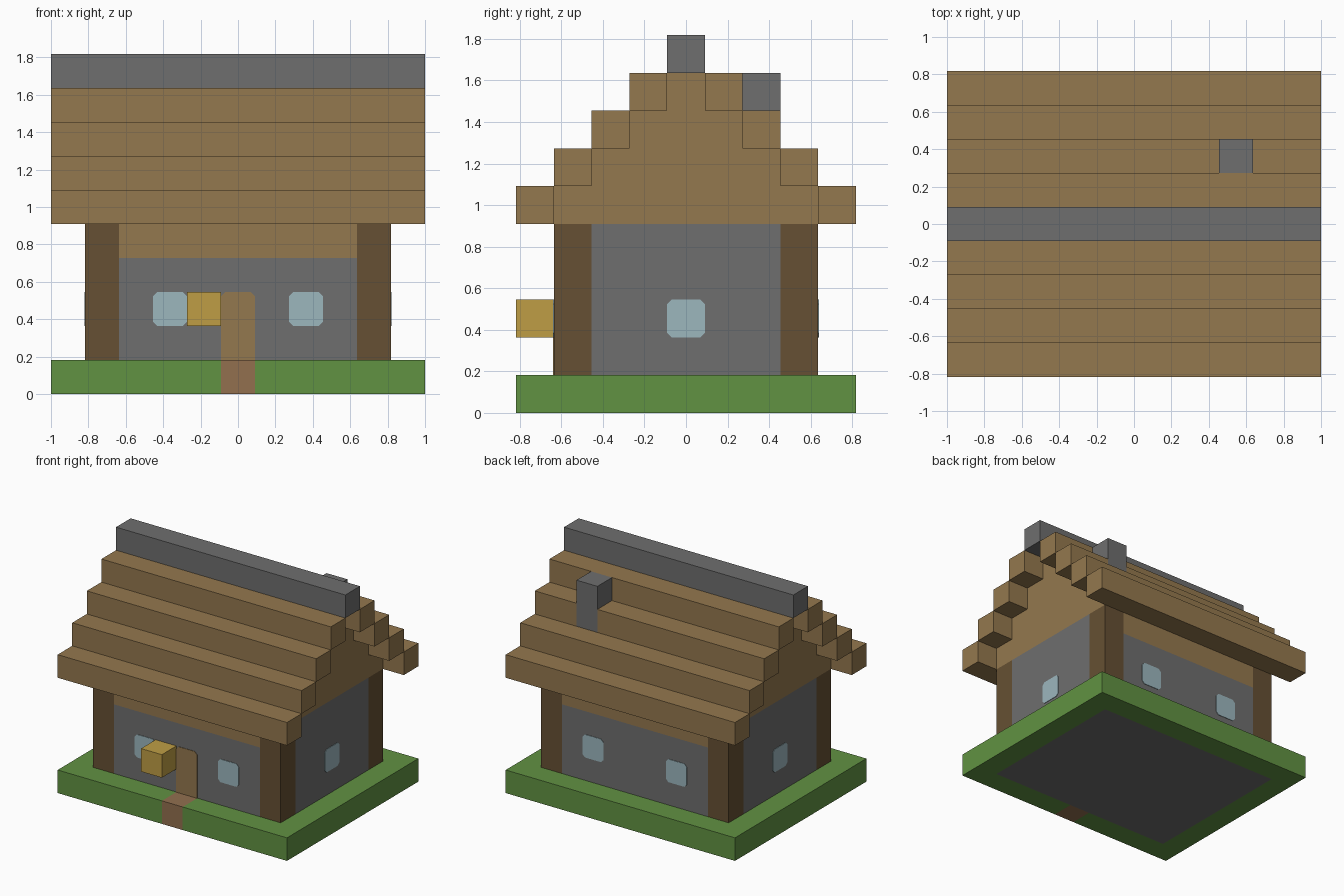
import bpy
import bmesh
from mathutils import Vector

cube = bpy.data.objects.get("Cube")
if cube:
    bpy.data.objects.remove(cube, do_unlink=True)

U = 2 / 11        # one block; all sizes below are in blocks
PLATE = 0.02      # thickness of doors and panes


def material(name, hex_code):
    def linear(c):
        return c / 12.92 if c <= 0.04045 else ((c + 0.055) / 1.055) ** 2.4
    rgb = [linear(b / 255) for b in bytes.fromhex(hex_code)]
    mat = bpy.data.materials.new(name)
    mat.use_nodes = True
    mat.diffuse_color = (*rgb, 1)
    bsdf = mat.node_tree.nodes["Principled BSDF"]
    bsdf.inputs["Base Color"].default_value = (*rgb, 1)
    bsdf.inputs["Roughness"].default_value = 0.9
    return mat


wood = material("plank wood", "94784E")
timber = material("dark timber", "665033")
stone = material("grey stone", "6E6E6E")
grass = material("grass green", "619242")
dirt = material("path dirt", "92704F")
glass = material("pale glass", "9CB7BE")
glow = material("lantern yellow", "BF9E45")


def prism(name, outline, axis, low, high, mat):
    """Extrude a flat outline along an axis (0 = x, 1 = y, 2 = z)."""
    def place(p, depth):
        co = list(p)
        co.insert(axis, depth)
        return Vector(co) * U
    bm = bmesh.new()
    face = bm.faces.new([bm.verts.new(place(p, low)) for p in outline])
    new = bmesh.ops.extrude_face_region(bm, geom=[face])["geom"]
    shift = Vector((0, 0, 0))
    shift[axis] = (high - low) * U
    bmesh.ops.translate(bm, vec=shift,
                        verts=[v for v in new if isinstance(v, bmesh.types.BMVert)])
    bmesh.ops.recalc_face_normals(bm, faces=bm.faces)
    mesh = bpy.data.meshes.new(name)
    bm.to_mesh(mesh)
    bm.free()
    mesh.materials.append(mat)
    obj = bpy.data.objects.new(name, mesh)
    bpy.context.collection.objects.link(obj)
    return obj


def rect(a0, a1, b0, b1):
    return [(a0, b0), (a1, b0), (a1, b1), (a0, b1)]


def box(name, x, y, z, mat):
    return prism(name, rect(*x, *y), 2, *z, mat)


def pane(name, axis, side, wall, centre, mat):
    """Square window with clipped corners, laid on a wall."""
    h, c = 0.5, 0.38
    corners = [(-c, -h), (c, -h), (h, -c), (h, c), (c, h), (-c, h), (-h, c), (-h, -c)]
    outline = [(centre + a, 2.5 + b) for a, b in corners]
    prism(name, outline, axis, side * wall, side * (wall + PLATE), mat)


# Ground: grass ring open at the path, with the stone floor inside it
ring = [(-.5, -4.5), (-5.5, -4.5), (-5.5, 4.5), (5.5, 4.5), (5.5, -4.5), (.5, -4.5),
        (.5, -3.5), (4.5, -3.5), (4.5, 3.5), (-4.5, 3.5), (-4.5, -3.5), (-.5, -3.5)]
prism("grass_border", ring, 2, 0, 1, grass)
box("floor", (-4.5, 4.5), (-3.5, 3.5), (0, 1), stone)
box("path", (-.5, .5), (-4.5, -3.5), (0, 1), dirt)

# Walls, with a plank band under the eaves at front and back
box("main_walls", (-3.5, 3.5), (-3.5, 3.5), (1, 4), stone)
box("plank_band", (-3.5, 3.5), (-3.5, 3.5), (4, 5), wood)
for side, label in ((-1, "right"), (1, "left")):
    box(f"{label}_wall", sorted((side * 3.5, side * 4.5)), (-2.5, 2.5), (1, 5), stone)
    pane(f"{label}_window", 0, side, 4.5, 0, glass)
    for end, where in ((-1, "front"), (1, "back")):
        box(f"{where}_{label}_post", sorted((side * 3.5, side * 4.5)),
            sorted((end * 2.5, end * 3.5)), (1, 5), timber)
        pane(f"{where}_{label}_window", 1, end, 3.5, side * 2, glass)

# Door and lantern
door = [(-.5, 1), (.5, 1), (.5, 2.88), (.38, 3), (-.38, 3), (-.5, 2.88)]
prism("door", door, 1, -3.5 - PLATE, -3.5, wood)
box("lantern", (-1.5, -.5), (-4.5, -3.5), (2, 3), glow)

# Stepped gable body, inset from the roof ends
half = []
for step in range(4):
    half += [(3.5 - step, 5 + step), (3.5 - step, 6 + step)]
prism("gable", half + [(-y, z) for y, z in reversed(half)], 0, -4.5, 4.5, wood)

# Roof beams, one row per step; the chimney breaks one of them
for step in range(4):
    y, z = 4 - step, 5 + step
    for end, where in ((-1, "front"), (1, "back")):
        spans = [(-5.5, 2.5), (3.5, 5.5)] if (step, end) == (2, 1) else [(-5.5, 5.5)]
        for x in spans:
            box(f"{where}_roof_beam", x, (end * y - .5, end * y + .5), (z, z + 1), wood)
box("roof_ridge", (-5.5, 5.5), (-.5, .5), (9, 10), stone)
box("chimney", (2.5, 3.5), (1.5, 2.5), (7, 9), stone)
